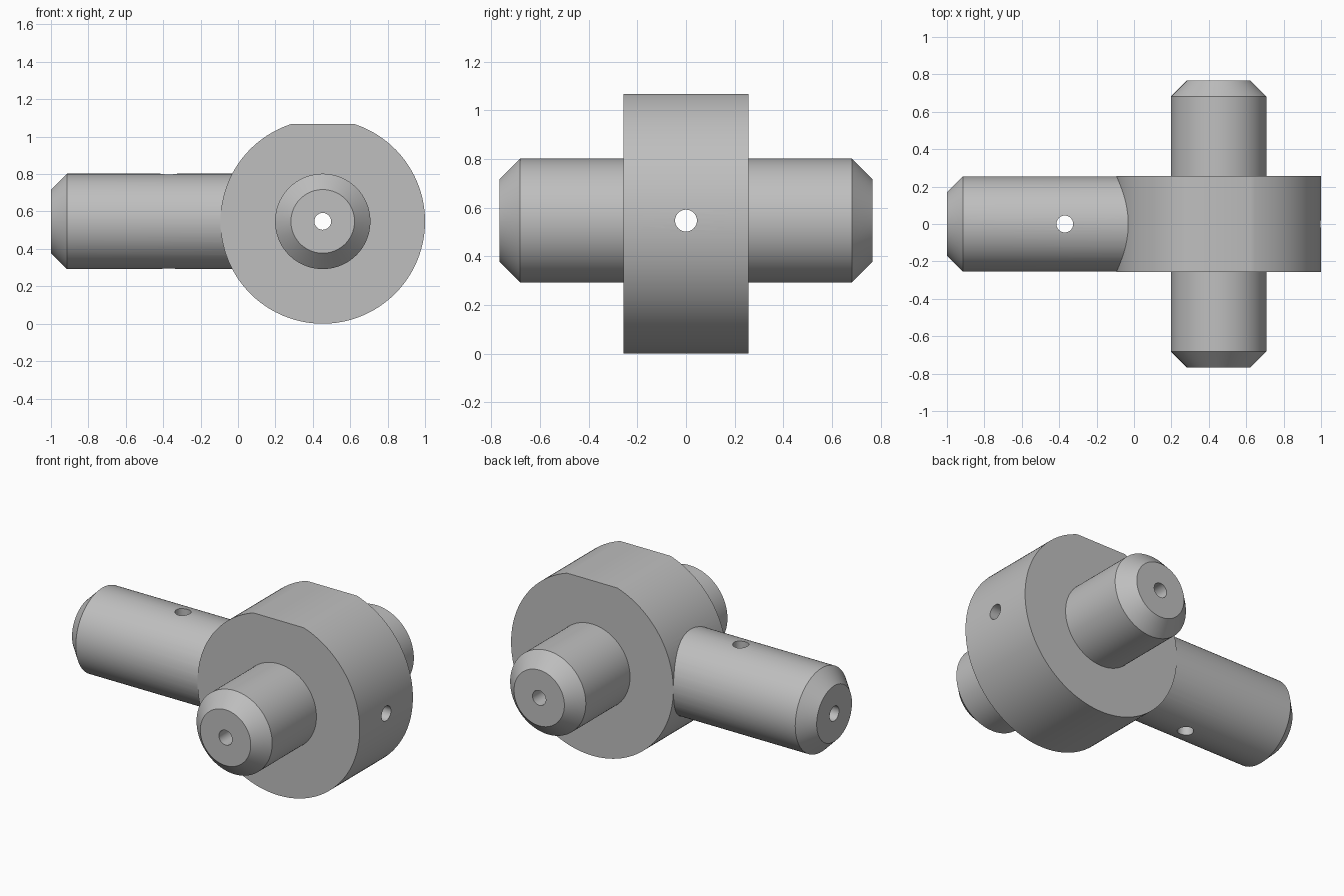
import bpy, bmesh, math

if "Cube" in bpy.data.objects:
    bpy.data.objects.remove(bpy.data.objects["Cube"])

CX, CZ = 0.453, 0.547          # centre of the hub
R_HUB, R_PIN, R_HOLE = 0.547, 0.255, 0.045
CHAMFER = 0.085

steel = bpy.data.materials.new("steel grey")
steel.diffuse_color = (0.52, 0.52, 0.52, 1)
steel.use_nodes = True
steel.node_tree.nodes["Principled BSDF"].inputs["Base Color"].default_value = steel.diffuse_color

# Local (u, v, height) to world offsets for each axis direction
AXES = {
    "X": lambda u, v, h: (h, u, v),
    "Y": lambda u, v, h: (u, h, v),
    "Z": lambda u, v, h: (u, v, h),
}


def circle(r, n):
    return [(r * math.cos(2 * math.pi * i / n), r * math.sin(2 * math.pi * i / n)) for i in range(n)]


def solid(name, rings, axis, origin):
    """Closed solid lofted through (outline, height) rings along an axis."""
    bm = bmesh.new()
    loops = []
    for outline, h in rings:
        loop = []
        for u, v in outline:
            p = AXES[axis](u, v, h)
            loop.append(bm.verts.new([a + b for a, b in zip(p, origin)]))
        loops.append(loop)
    for a, b in zip(loops, loops[1:]):
        n = len(a)
        for i in range(n):
            j = (i + 1) % n
            bm.faces.new((a[i], a[j], b[j], b[i]))
    bm.faces.new(loops[0])
    bm.faces.new(loops[-1])
    bmesh.ops.recalc_face_normals(bm, faces=bm.faces)
    mesh = bpy.data.meshes.new(name)
    bm.to_mesh(mesh)
    bm.free()
    mesh.materials.append(steel)
    obj = bpy.data.objects.new(name, mesh)
    bpy.context.collection.objects.link(obj)
    return obj


def combine(target, tool, operation):
    """Apply a boolean and discard the tool."""
    bpy.context.view_layer.objects.active = target
    mod = target.modifiers.new("bool", "BOOLEAN")
    mod.operation, mod.solver, mod.object = operation, "EXACT", tool
    bpy.ops.object.modifier_apply(modifier=mod.name)
    bpy.data.objects.remove(tool)


# Hub: thick disc with a narrow flat on top
flat = math.asin(0.17 / R_HUB)
N = 128
arc = [math.pi / 2 + flat + (2 * math.pi - 2 * flat) * i / N for i in range(N + 1)]
outline = [(R_HUB * math.cos(a), R_HUB * math.sin(a)) for a in arc]
body = solid("joint_body", [(outline, -0.256), (outline, 0.256)], "Y", (CX, 0, CZ))

# Cross pin with chamfered ends
full, small = circle(R_PIN, 96), circle(R_PIN - CHAMFER, 96)
pin = solid("cross_pin", [(small, -0.767), (full, -0.767 + CHAMFER),
                          (full, 0.767 - CHAMFER), (small, 0.767)], "Y", (CX, 0, CZ))
combine(body, pin, "UNION")

# Side arm with one chamfered end, running into the hub
arm = solid("side_arm", [(small, -1.0), (full, -1.0 + CHAMFER), (full, 0.3)], "X", (0, 0, CZ))
combine(body, arm, "UNION")

# Through holes: along the arm, along the pin, and across the arm
hole = circle(R_HOLE, 32)
for axis, origin in (("X", (0, 0, CZ)), ("Y", (CX, 0, CZ)), ("Z", (-0.37, 0, CZ))):
    drill = solid("drill", [(hole, -1.5), (hole, 1.5)], axis, origin)
    combine(body, drill, "DIFFERENCE")

# Smooth curved faces, keep chamfers and ends sharp
bpy.ops.object.select_all(action="DESELECT")
body.select_set(True)
bpy.context.view_layer.objects.active = body
bpy.ops.object.shade_smooth_by_angle(angle=math.radians(30))
